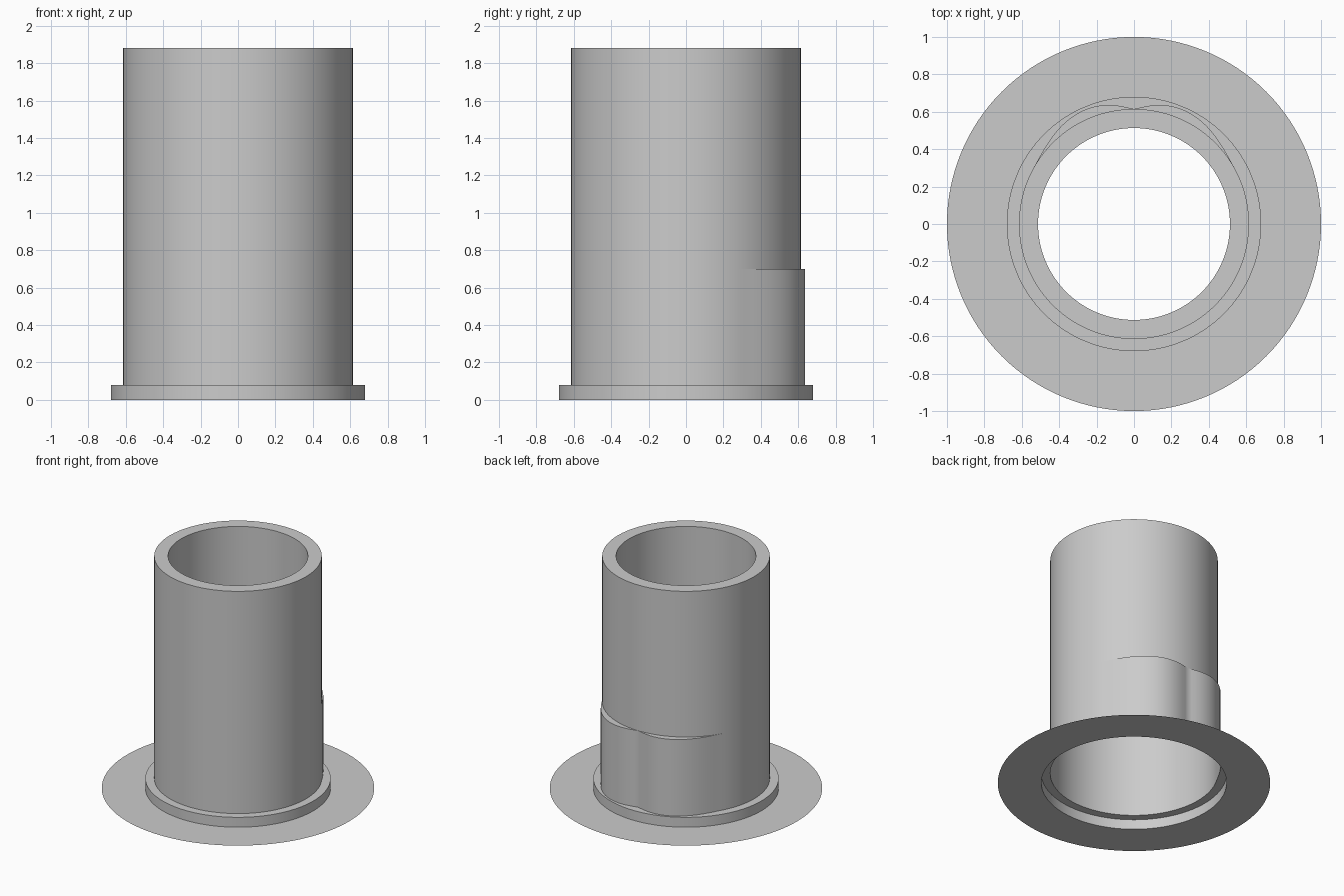
import bpy, bmesh, math

cube = bpy.data.objects.get("Cube")
if cube:
    bpy.data.objects.remove(cube, do_unlink=True)

SIDES = 128
WALL, BORE, FLANGE = 0.615, 0.513, 0.68
COLLAR_Z, LOBE_Z, STEP_Z, TOP_Z = 0.08, 0.7, 0.8, 1.88

grey = bpy.data.materials.new("plain grey")
grey.use_nodes = True
colour = (0.6, 0.6, 0.6, 1)
grey.diffuse_color = colour
grey.node_tree.nodes["Principled BSDF"].inputs["Base Color"].default_value = colour


def lobed(angle):
    """Tube radius with two shallow lobes side by side at the back."""
    off = abs(math.degrees(angle) - 90)
    t = min(off, 360 - off) / 60
    if t >= 1:
        return WALL
    return WALL + 0.05 * max(0, math.sin(math.pi * t ** 0.75)) ** 1.6


def sheet(name, profile):
    """Sweep (radius, height) points around z; a radius may vary with angle."""
    bm = bmesh.new()
    rings = []
    for radius, z in profile:
        ring = []
        for i in range(SIDES):
            a = math.tau * i / SIDES
            r = radius(a) if callable(radius) else radius
            ring.append(bm.verts.new((r * math.cos(a), r * math.sin(a), z)))
        rings.append(ring)
    for low, high in zip(rings, rings[1:]):
        for i in range(SIDES):
            j = (i + 1) % SIDES
            bm.faces.new((low[i], low[j], high[j], high[i]))
    bmesh.ops.remove_doubles(bm, verts=bm.verts, dist=0.0001)
    mesh = bpy.data.meshes.new(name)
    bm.to_mesh(mesh)
    bm.free()
    mesh.materials.append(grey)
    obj = bpy.data.objects.new(name, mesh)
    bpy.context.collection.objects.link(obj)
    bpy.ops.object.select_all(action='DESELECT')
    obj.select_set(True)
    bpy.context.view_layer.objects.active = obj
    bpy.ops.object.shade_smooth_by_angle(angle=math.radians(30))
    return obj


# Thin flat skirt stepping up into the raised collar
sheet("base_flange", [(1, 0), (FLANGE, 0), (FLANGE, COLLAR_Z), (lobed, COLLAR_Z)])

# Lower socket with the lobes and the ledge that closes them
sheet("lobed_socket", [(lobed, COLLAR_Z), (lobed, LOBE_Z), (WALL, LOBE_Z)])

# Upper tube: outer wall, rim, bore and inner step
sheet("upper_tube", [(WALL, LOBE_Z), (WALL, TOP_Z), (BORE, TOP_Z),
                     (BORE, STEP_Z), (WALL, STEP_Z)])
